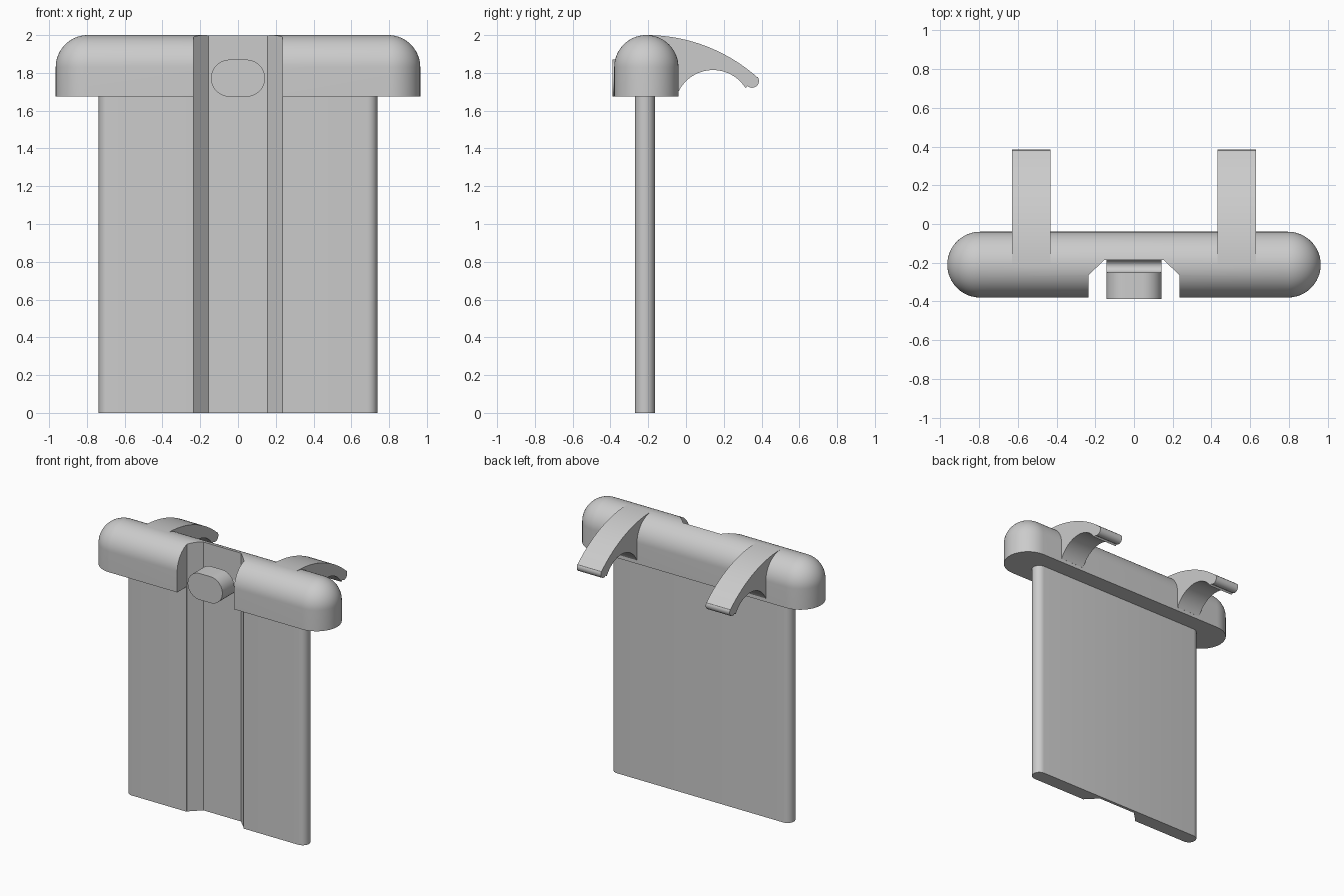
import bpy, bmesh
from math import sin, cos, pi, radians, asin, sqrt
from mathutils import Vector

if "Cube" in bpy.data.objects:
    bpy.data.objects.remove(bpy.data.objects["Cube"])

grey = bpy.data.materials.new("plain grey")
grey.use_nodes = True
grey.diffuse_color = (0.6, 0.6, 0.6, 1)
grey.node_tree.nodes["Principled BSDF"].inputs["Base Color"].default_value = (0.6, 0.6, 0.6, 1)


def arc(cx, cy, r, a0, a1, n):
    """Points on an arc, angles in degrees."""
    steps = [radians(a0 + (a1 - a0) * i / n) for i in range(n + 1)]
    return [(cx + r * cos(a), cy + r * sin(a)) for a in steps]


def stadium(half, cy, r, n=24):
    return arc(half, cy, r, -90, 90, n) + arc(-half, cy, r, 90, 270, n)


def finish(bm, name):
    bmesh.ops.recalc_face_normals(bm, faces=bm.faces)
    mesh = bpy.data.meshes.new(name)
    bm.to_mesh(mesh)
    bm.free()
    mesh.materials.append(grey)
    obj = bpy.data.objects.new(name, mesh)
    bpy.context.collection.objects.link(obj)
    return obj


def extrude(name, pts, axis, lo, hi):
    """Prism of a 2D profile along the x, y or z axis."""
    place = {"x": lambda a, b, t: (t, a, b),
             "y": lambda a, b, t: (a, t, b),
             "z": lambda a, b, t: (a, b, t)}[axis]
    bm = bmesh.new()
    face = bm.faces.new([bm.verts.new(place(a, b, lo)) for a, b in pts])
    out = bmesh.ops.extrude_face_region(bm, geom=[face], use_keep_orig=True)
    verts = [v for v in out["geom"] if isinstance(v, bmesh.types.BMVert)]
    bmesh.ops.translate(bm, verts=verts, vec=Vector(place(0, 0, hi - lo)))
    return finish(bm, name)


def select(obj):
    bpy.ops.object.select_all(action="DESELECT")
    obj.select_set(True)
    bpy.context.view_layer.objects.active = obj


def smooth(obj):
    select(obj)
    bpy.ops.object.shade_smooth_by_angle(angle=radians(30))


def cut(obj, cutter):
    mod = obj.modifiers.new("cut", "BOOLEAN")
    mod.operation, mod.solver, mod.object = "DIFFERENCE", "EXACT", cutter
    select(obj)
    bpy.ops.object.modifier_apply(modifier=mod.name)
    bpy.data.objects.remove(cutter)


MID_Y, CAP_Z, CAP_R, CAP_HALF = -0.21, 1.675, 0.17, 0.795
FLOOR_Y, GROOVE_IN, GROOVE_OUT, CHAMFER_Y = -0.187, 0.155, 0.235, -0.265

# Blade: rounded ends with the chamfered groove in its front
half, blade_y, r = 0.685, -0.2175, 0.0525
front = blade_y - r
blade_pts = stadium(half, blade_y, r, 12)
blade_pts += [(-GROOVE_OUT, front), (-GROOVE_OUT, CHAMFER_Y), (-GROOVE_IN, FLOOR_Y),
              (GROOVE_IN, FLOOR_Y), (GROOVE_OUT, CHAMFER_Y), (GROOVE_OUT, front)]
smooth(extrude("blade", blade_pts, "z", 0, CAP_Z + 0.002))

# Cap: stacked stadium rings closing into a domed top
bm = bmesh.new()
levels = [(CAP_Z, CAP_R)]
levels += [(2 - CAP_R + CAP_R * sin(a), max(CAP_R * cos(a), 0.001))
           for a in [pi / 2 * i / 20 for i in range(21)]]
rings = [[bm.verts.new((x, y, z)) for x, y in stadium(CAP_HALF, MID_Y, r)]
         for z, r in levels]
for low, high in zip(rings, rings[1:]):
    for i in range(len(low)):
        j = (i + 1) % len(low)
        bm.faces.new((low[i], low[j], high[j], high[i]))
bm.faces.new(rings[0])
bm.faces.new(rings[-1])
cap = finish(bm, "cap")
groove = [(-GROOVE_OUT, -0.6), (-GROOVE_OUT, CHAMFER_Y), (-GROOVE_IN, FLOOR_Y),
          (GROOVE_IN, FLOOR_Y), (GROOVE_OUT, CHAMFER_Y), (GROOVE_OUT, -0.6)]
cut(cap, extrude("groove_cutter", groove, "z", 1.5, 2.2))
smooth(cap)

# Peg: rounded bar standing out of the groove, with a round-bottomed slot behind
peg = extrude("peg", stadium(0.045, 1.772, 0.098), "y", -0.388, FLOOR_Y + 0.01)
slot = arc(-0.2185, 1.785, 0.0315, 180, 360, 16) + [(FLOOR_Y, 2), (-0.25, 2)]
cut(peg, extrude("slot_cutter", slot, "x", -0.3, 0.3))
smooth(peg)

# Hooks: curved claws on the back
TOP_R, UNDER_R = 0.884, 0.203
hook = arc(MID_Y, 2 - TOP_R, TOP_R, 90, 48.5, 28)
hook += arc(0.35, 1.757, 0.036, 35, -130, 12)
hook += arc(0.143, 1.612, UNDER_R, 32, 154, 24)
hook += [(-0.12, 1.70), (MID_Y, 1.8)]
for side, lo in (("left", 0.432), ("right", -0.63)):
    smooth(extrude(side + "_hook", hook, "x", lo, lo + 0.198))
